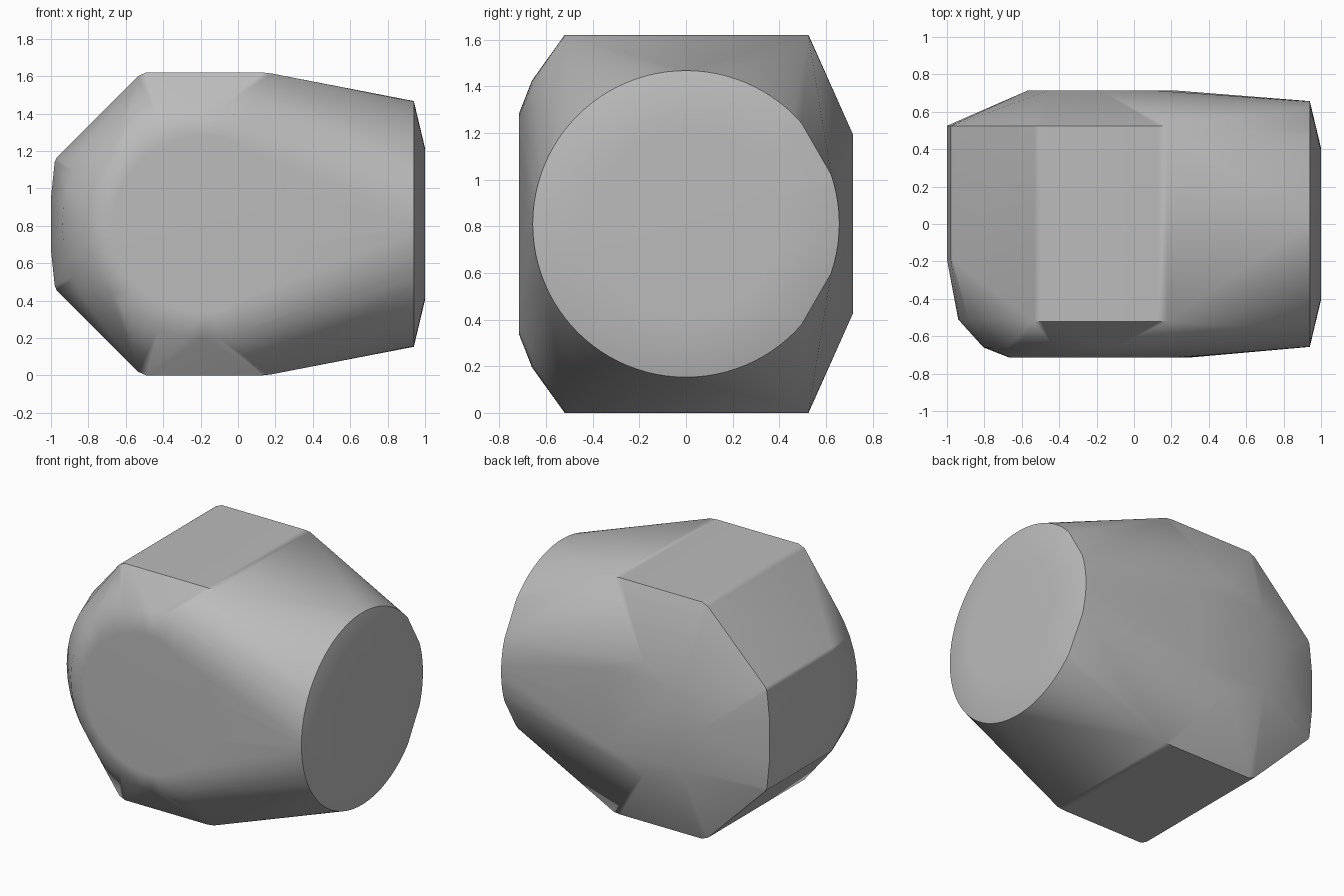
import bpy, bmesh, math

cube = bpy.data.objects.get("Cube")
if cube:
    bpy.data.objects.remove(cube, do_unlink=True)

MID = 0.81  # height of the horizontal symmetry plane


def ring(axis, pos, radius, count, centre=0.0, skip=None):
    """Circle of points around the x or y axis."""
    pts = []
    for i in range(count):
        a = 2 * math.pi * i / count
        u, v = centre + radius * math.cos(a), MID + radius * math.sin(a)
        if skip and u > 0 and skip[0] < abs(math.degrees(math.asin(math.sin(a)))) < skip[1]:
            continue
        pts.append((pos, u, v) if axis == "x" else (u, pos, v))
    return pts


def mirrored(points):
    """Points given above the middle plane, plus their copies below it."""
    return [(x, y, MID + s * h) for x, y, h in points for s in (1, -1)]


points = []

# Block: softly rounded corners of the top and bottom panels
for y in (-0.52, 0.525):
    points += mirrored([(0.18, y, 0.804), (0.13, y, 0.81),
                        (-0.49, y, 0.81), (-0.535, y, 0.79)])

# Left face, slightly bowed, ending short of the front
for y in (-0.19, 0.525):
    points += mirrored([(-0.97, y, 0.355), (-0.98, y, 0.33), (-1.0, y, 0.14)])

# Domed round end on the right
points += ring("x", 0.94, 0.657, 96, skip=(22, 38))
points += ring("x", 1.0, 0.405, 48)

# Domed front disc
points += ring("y", -0.51, 0.75, 48, centre=-0.19)
points += ring("y", -0.66, 0.615, 48, centre=-0.19)
points += ring("y", -0.715, 0.475, 48, centre=-0.19)

# Faceted back plate
points += ring("y", 0.715, 0.385, 8, centre=-0.18)

# Skin stretched over all the parts
bm = bmesh.new()
for p in points:
    bm.verts.new(p)
result = bmesh.ops.convex_hull(bm, input=bm.verts)
bmesh.ops.delete(bm, geom=[v for v in bm.verts if not v.link_faces], context="VERTS")
bmesh.ops.dissolve_limit(bm, angle_limit=math.radians(0.5),
                         verts=bm.verts, edges=bm.edges)
bmesh.ops.recalc_face_normals(bm, faces=bm.faces)

mesh = bpy.data.meshes.new("rounded_block")
bm.to_mesh(mesh)
bm.free()
body = bpy.data.objects.new("rounded_block", mesh)
bpy.context.collection.objects.link(body)

# Plain grey
grey = bpy.data.materials.new("grey")
grey.use_nodes = True
colour = (0.5, 0.5, 0.5, 1.0)
grey.diffuse_color = colour
grey.node_tree.nodes["Principled BSDF"].inputs["Base Color"].default_value = colour
mesh.materials.append(grey)

# Smooth curves, crisp rims, flat panels
bpy.context.view_layer.objects.active = body
body.select_set(True)
bpy.ops.object.shade_smooth_by_angle(angle=math.radians(40))
weighted = body.modifiers.new("panel_normals", "WEIGHTED_NORMAL")
weighted.keep_sharp = True
